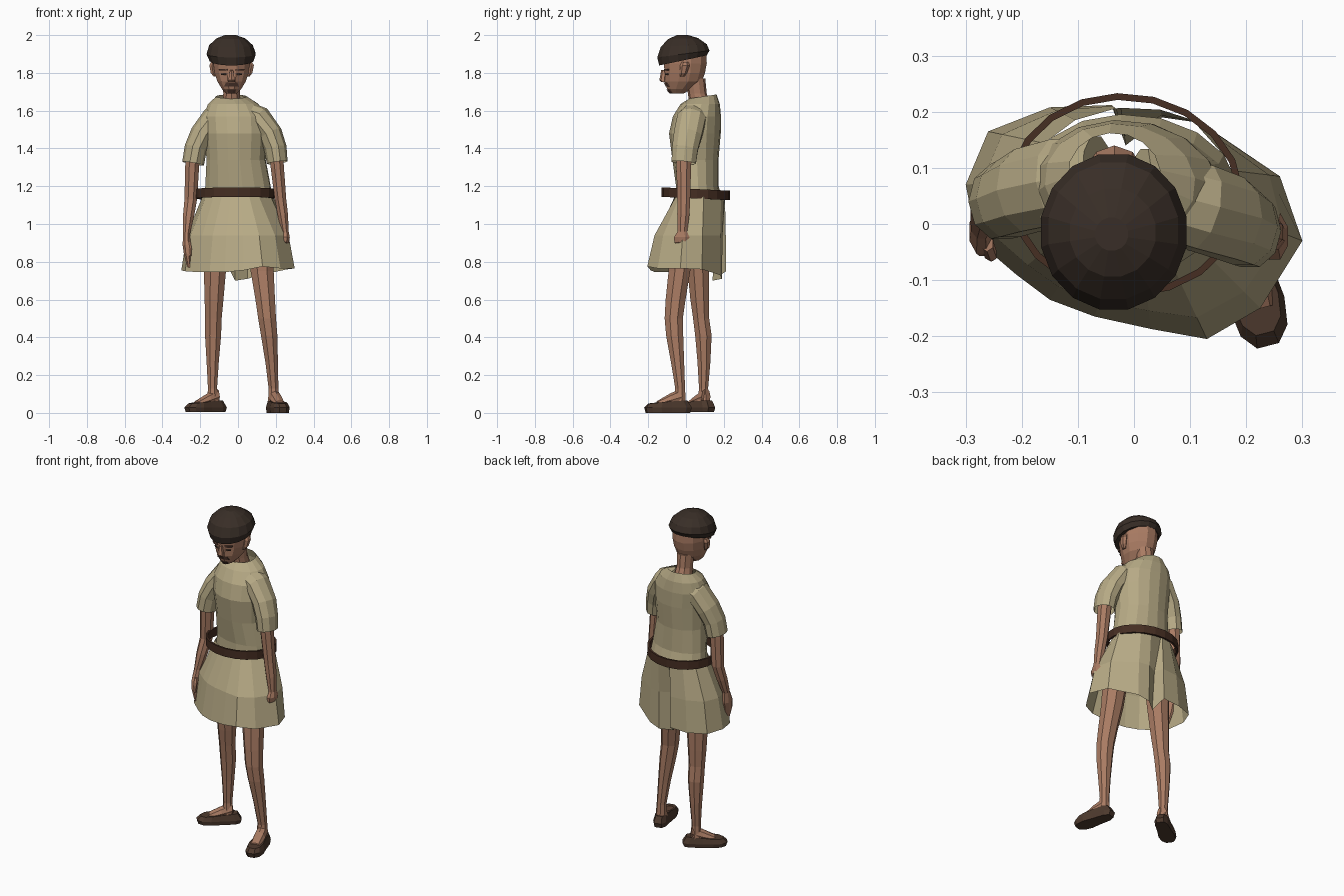
import bpy, bmesh
from math import sin, cos, pi, atan2
from mathutils import Vector


def material(name, rgb):
    m = bpy.data.materials.new(name)
    m.diffuse_color = (*rgb, 1)
    return m


SKIN = material("skin", (0.40, 0.20, 0.125))
CLOTH = material("cloth", (0.47, 0.40, 0.235))
LEATHER = material("leather", (0.06, 0.027, 0.016))
SHOE = material("shoe_leather", (0.075, 0.042, 0.027))
FELT = material("felt", (0.04, 0.027, 0.02))
HAIR = material("hair", (0.10, 0.05, 0.035))


def skin_rings(name, rings, mat, caps=(True, True)):
    """Bridge a list of point rings into one flat-shaded mesh."""
    bm = bmesh.new()
    vs = [[bm.verts.new(p) for p in r] for r in rings]
    n = len(vs[0])
    for a, b in zip(vs, vs[1:]):
        for i in range(n):
            j = (i + 1) % n
            bm.faces.new((a[i], a[j], b[j], b[i]))
    if caps[0]:
        bm.faces.new(vs[0])
    if caps[1]:
        bm.faces.new(vs[-1])
    bmesh.ops.recalc_face_normals(bm, faces=bm.faces)
    me = bpy.data.meshes.new(name)
    bm.to_mesh(me)
    bm.free()
    me.materials.append(mat)
    ob = bpy.data.objects.new(name, me)
    bpy.context.collection.objects.link(ob)
    return ob


def loft(name, rows, mat, n=8, yaw=0.0, caps=(True, True)):
    """Level elliptical rings: (x, y, z, rx, ry[, slope of z along y])."""
    rings = []
    for x, y, z, rx, ry, *s in rows:
        ring = []
        for i in range(n):
            a = 2 * pi * (i + 0.5) / n
            u, v = rx * cos(a), ry * sin(a)
            dx, dy = u * cos(yaw) - v * sin(yaw), u * sin(yaw) + v * cos(yaw)
            ring.append((x + dx, y + dy, z + (s[0] * dy if s else 0)))
        rings.append(ring)
    return skin_rings(name, rings, mat, caps)


def tube(name, rows, mat, n=10, caps=(True, False)):
    """Elliptical rings set square to the path: (x, y, z, r_side, r_depth)."""
    pts = [Vector(r[:3]) for r in rows]
    rings = []
    for k, p in enumerate(pts):
        t = (pts[min(k + 1, len(pts) - 1)] - pts[max(k - 1, 0)]).normalized()
        u = Vector((0, 1, 0)).cross(t).normalized()
        v = t.cross(u)
        rings.append([p + u * rows[k][3] * cos(2 * pi * i / n) + v * rows[k][4] * sin(2 * pi * i / n)
                      for i in range(n)])
    return skin_rings(name, rings, mat, caps)


# Tunic body
loft("tunic_body", [
    (0.0, 0.07, 1.12, .185, .125), (0.0, 0.06, 1.20, .175, .112), (-.01, 0.05, 1.34, .158, .122),
    (-.01, 0.047, 1.48, .168, .137), (-.015, 0.058, 1.57, .17, .127),
    (-.025, 0.075, 1.635, .135, .104), (-.035, 0.09, 1.675, .082, .072, .15)],
    CLOTH, 16, -0.1, (False, False))

# Sleeves
tube("left_sleeve", [(-.06, .085, 1.595, .065, .075), (-.13, .075, 1.558, .066, .08), (-.19, .06, 1.475, .064, .078),
                     (-.224, .045, 1.40, .06, .072), (-.238, .04, 1.32, .058, .07)], CLOTH)
tube("right_sleeve", [(.0, .065, 1.60, .065, .075), (.115, .03, 1.558, .066, .08), (.172, .01, 1.475, .064, .078),
                      (.198, -.005, 1.40, .06, .072), (.208, -.012, 1.325, .055, .068)], CLOTH)

# Skirt: irregular hem with a folded pleat at the back
hem = [(.30, -.03, .765), (.225, -.15, .765), (.13, -.205, .775), (.03, -.187, .755), (-.07, -.165, .745),
       (-.15, -.135, .745), (-.21, -.09, .745), (-.28, -.03, .75), (-.30, .07, .755), (-.26, .165, .75),
       (-.15, .208, .745), (-.04, .212, .75), (-.015, .14, .70), (.05, .19, .71), (.12, .18, .73), (.26, .085, .76)]
waist, middle = [], []
for p in hem:
    a = atan2((p[1] - .06) / .2, p[0] / .3)
    w = Vector((.187 * cos(a), .075 + .133 * sin(a), 1.15))
    waist.append(w)
    m = w.lerp(Vector(p), .75)
    m.z = .94
    middle.append(m)
skin_rings("skirt", [waist, middle, hem], CLOTH, (False, False))

# Loose belt
belt = loft("belt", [(-.015, .052, 1.135, .205, .175, -.05), (-.015, .052, 1.185, .205, .175, -.05)],
            LEATHER, 20, -0.1, (False, False))
thick = belt.modifiers.new("thickness", 'SOLIDIFY')
thick.thickness = .012
thick.offset = 0

# Arms
loft("left_arm", [(-.235, .045, 1.40, .04, .045), (-.243, .048, 1.30, .04, .042), (-.25, .05, 1.13, .036, .037),
                  (-.262, .025, 1.04, .032, .035), (-.272, -.002, .95, .02, .026)], SKIN)
loft("right_arm", [(.20, -.01, 1.40, .04, .045), (.208, -.012, 1.30, .038, .042), (.225, -.012, 1.13, .033, .037),
                   (.237, -.014, 1.05, .03, .035), (.25, -.02, .95, .02, .027)], SKIN)
# Hands: open on the left, closed on the right
loft("left_hand", [(-.272, -.002, .95, .02, .026), (-.272, -.014, .89, .023, .042), (-.268, -.022, .84, .02, .038),
                   (-.258, -.027, .77, .011, .022)], SKIN)
loft("left_thumb", [(-.262, -.035, .91, .012, .014), (-.255, -.055, .87, .012, .012),
                    (-.252, -.058, .83, .007, .008)], SKIN, 6)
loft("right_hand", [(.25, -.02, .96, .02, .027), (.251, -.022, .93, .025, .045), (.248, -.022, .905, .024, .043),
                    (.246, -.022, .893, .015, .03)], SKIN)

# Legs
loft("left_leg", [(-.115, .06, .92, .072, .075), (-.122, .065, .75, .063, .061), (-.127, .073, .60, .054, .054),
                  (-.13, .08, .50, .047, .046), (-.132, .092, .41, .046, .047), (-.134, .095, .27, .035, .037),
                  (-.135, .093, .13, .026, .026), (-.133, .093, .05, .034, .036)], SKIN)
loft("right_leg", [(.118, -.02, .92, .072, .075), (.128, -.035, .75, .066, .062), (.144, -.055, .60, .056, .057),
                   (.154, -.065, .50, .051, .052), (.165, -.06, .41, .047, .049), (.178, -.045, .27, .036, .038),
                   (.188, -.031, .13, .028, .028), (.19, -.034, .05, .034, .036)], SKIN)


# Shoes with bare insteps
def foot(side, origin, d):
    d = Vector(d).normalized()
    s = Vector((-d.y, d.x))
    outline = [(-.062, .022), (-.03, .038), (.05, .043), (.11, .05), (.16, .043), (.188, .02)]
    loop = outline + [(f, -w) for f, w in reversed(outline)]

    def ring(z, k, drop=0.0):
        return [(origin[0] + d.x * g + s.x * w * k, origin[1] + d.y * g + s.y * w * k, z - drop * max(f, 0))
                for f, w in loop for g in [.06 + (f - .06) * k]]
    skin_rings(side + "_shoe", [ring(.005 if side == "left" else 0, .93), ring(.028, 1), ring(.065, .82, .08)], SHOE)
    rows = []
    for f, z, w, h in [(-.01, .085, .03, .045), (.05, .068, .034, .035), (.12, .05, .03, .014)]:
        rows.append([(origin[0] + d.x * f + s.x * w * cos(a), origin[1] + d.y * f + s.y * w * cos(a), z + h * sin(a))
                     for a in [2 * pi * i / 8 for i in range(8)]])
    skin_rings(side + "_instep", rows, SKIN)


foot("left", (-.122, .10), (-.8, -.6))
foot("right", (.192, -.035), (.25, -.97))

# Neck and head
HX = -.034
loft("neck", [(-.035, .08, 1.62, .055, .06), (HX, .06, 1.69, .046, .05), (HX, .05, 1.77, .05, .052)], SKIN, 10)
loft("head", [(HX, -.045, 1.692, .03, .035), (HX, -.035, 1.715, .053, .068), (HX, -.014, 1.755, .078, .102),
              (HX, -.006, 1.80, .093, .11), (HX, -.004, 1.85, .10, .118), (HX, .0, 1.92, .10, .112)], SKIN, 12)
loft("nose", [(HX, -.118, 1.752, .022, .012), (HX, -.123, 1.762, .02, .018), (HX, -.117, 1.815, .009, .014)], SKIN, 6)
loft("moustache", [(HX, -.088, 1.728, .042, .02), (HX, -.095, 1.748, .034, .025)], HAIR, 8)
loft("chin_beard", [(HX, -.07, 1.69, .02, .018), (HX, -.086, 1.712, .025, .02)], HAIR, 8)
for side, k in (("left", -1), ("right", 1)):
    x = HX + k * .098
    loft(side + "_ear", [(x - k * .01, -.02, 1.782, .01, .012), (x, -.014, 1.80, .014, .02),
                         (x + k * .006, -.006, 1.84, .016, .026), (x, -.004, 1.858, .012, .018)], SKIN, 6)
    loft(side + "_eyebrow", [(HX + k * .042, -.105, 1.812, .026, .012), (HX + k * .044, -.103, 1.82, .028, .012)],
         HAIR, 6, k * .35)
    loft(side + "_eye", [(HX + k * .04, -.1, 1.79, .016, .01), (HX + k * .04, -.1, 1.796, .016, .01)],
         FELT, 6, k * .35)

# Round cap, tipped forward
loft("cap", [(-.034, -.016, 1.866, .118, .128, .21), (-.036, -.014, 1.90, .132, .141, .13),
             (-.037, -.012, 1.945, .118, .124, .06), (-.038, -.015, 1.982, .078, .08, .03),
             (-.04, -.018, 2.0, .03, .03)], FELT, 16)
